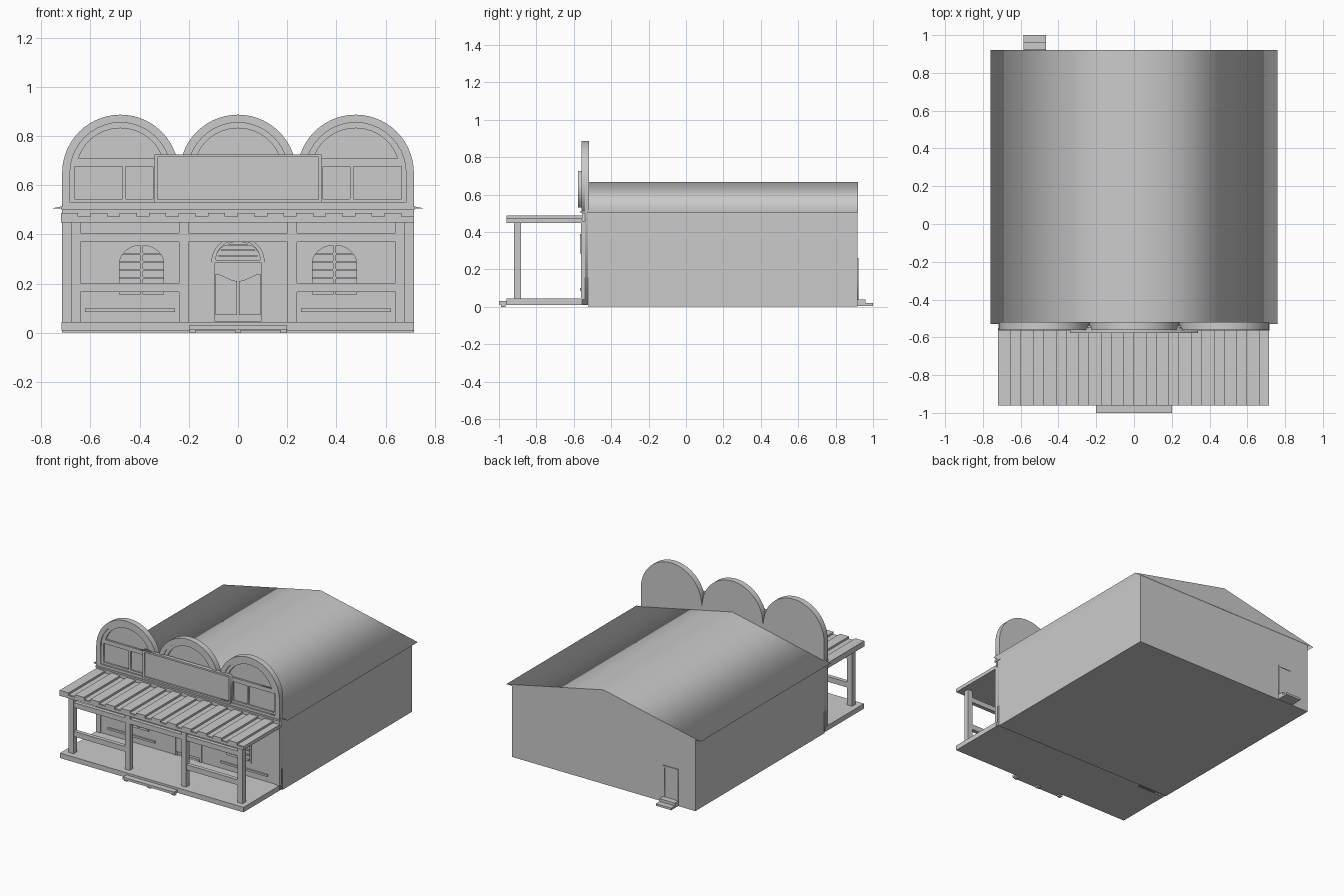
import bpy, bmesh, math

def box(name, x0, x1, y0, y1, z0, z1):
    bm = bmesh.new()
    bmesh.ops.create_cube(bm, size=1)
    for v in bm.verts:
        v.co = ((x0 + x1) / 2 + v.co.x * (x1 - x0),
                (y0 + y1) / 2 + v.co.y * (y1 - y0),
                (z0 + z1) / 2 + v.co.z * (z1 - z0))
    me = bpy.data.meshes.new(name)
    bm.to_mesh(me)
    bm.free()
    ob = bpy.data.objects.new(name, me)
    bpy.context.collection.objects.link(ob)
    return ob

def plate(name, loops, y0, y1):
    """Flat plate in the xz plane; the first loop is the outline, the rest are holes."""
    cu = bpy.data.curves.new(name, 'CURVE')
    cu.dimensions = '2D'
    cu.fill_mode = 'BOTH'
    cu.extrude = (y1 - y0) / 2
    for pts in loops:
        sp = cu.splines.new('POLY')
        sp.points.add(len(pts) - 1)
        for p, (x, z) in zip(sp.points, pts):
            p.co = (x, z, 0, 1)
        sp.use_cyclic_u = True
    tmp = bpy.data.objects.new(name + "_curve", cu)
    bpy.context.collection.objects.link(tmp)
    dg = bpy.context.evaluated_depsgraph_get()
    me = bpy.data.meshes.new_from_object(tmp.evaluated_get(dg))
    bpy.data.objects.remove(tmp)
    ob = bpy.data.objects.new(name, me)
    bpy.context.collection.objects.link(ob)
    ob.rotation_euler = (math.pi / 2, 0, 0)
    ob.location = (0, (y0 + y1) / 2, 0)
    return ob

def rect(x0, x1, z0, z1):
    return [(x0, z0), (x1, z0), (x1, z1), (x0, z1)]

def arc(cx, cz, rx, rz, a0=0, a1=180, n=20):
    return [(cx + rx * math.cos(math.radians(a0 + (a1 - a0) * i / n)),
             cz + rz * math.sin(math.radians(a0 + (a1 - a0) * i / n))) for i in range(n + 1)]

def arch(cx, z0, cz, rx, rz):
    return [(cx - rx, z0), (cx + rx, z0)] + arc(cx, cz, rx, rz)

def triple_arch(z0):
    pts = [(-0.715, z0), (0.715, z0)]
    for cx in (0.478, 0, -0.478):
        pts += arc(cx, 0.65, 0.237, 0.237, n=28)
    return pts

# main house and gable roof
box("house_walls", -0.715, 0.715, -0.525, 0.917, 0.002, 0.512)
plate("gable_roof", [[(-0.76, 0.505), (0.76, 0.505), (0.0, 0.668)]], -0.53, 0.92)

# back door with frame and two steps
box("back_door", -0.57, -0.48, 0.91, 0.919, 0.04, 0.25)
plate("back_door_frame", [rect(-0.583, -0.467, 0.03, 0.262), rect(-0.57, -0.48, 0.04, 0.25)], 0.91, 0.923)
box("back_step_upper", -0.585, -0.465, 0.915, 0.96, 0.018, 0.04)
box("back_step_lower", -0.585, -0.465, 0.915, 1.0, 0.005, 0.02)

# facade: backing, lower wall with openings, layered arches
WINDOWS = (-0.392, 0.392)
plate("facade_back", [triple_arch(0.01)], -0.54, -0.518)
plate("facade_lower_wall", [rect(-0.715, 0.715, 0.01, 0.505), arch(0, 0.046, 0.285, 0.095, 0.085)]
      + [arch(c, 0.148, 0.28, 0.097, 0.085) for c in WINDOWS], -0.556, -0.539)
plate("facade_arch_frame", [triple_arch(0.505)]
      + [arch(c, 0.53, 0.65, 0.205, 0.205) for c in (-0.478, 0, 0.478)], -0.56, -0.539)
plate("facade_arch_panel", [rect(-0.7, 0.7, 0.525, 0.7)]
      + [rect(s * 0.567 - 0.098, s * 0.567 + 0.098, 0.545, 0.677) for s in (-1, 1)]
      + [rect(s * 0.4 - 0.055, s * 0.4 + 0.055, 0.545, 0.677) for s in (-1, 1)], -0.55, -0.538)
for c in (-0.478, 0, 0.478):
    half = math.degrees(math.asin(0.05 / 0.178))
    plate("arch_inner_trim", [arch(c, 0.69, 0.69, 0.206, 0.165),
                              arc(c, 0.66, 0.178, 0.172, half, 180 - half)], -0.553, -0.538)
box("facade_cornice", -0.718, 0.718, -0.565, -0.51, 0.5, 0.512)
for s in (-1, 1):
    box("corner_board", s * 0.698 - 0.018, s * 0.698 + 0.018, -0.562, -0.54, 0.04, 0.455)

# blank sign board
box("sign_board", -0.33, 0.33, -0.567, -0.545, 0.535, 0.72)
plate("sign_frame", [rect(-0.34, 0.34, 0.53, 0.726), rect(-0.328, 0.328, 0.542, 0.714)], -0.577, -0.55)

# windows with mullions and sills
for c in WINDOWS:
    plate("window_trim", [arch(c, 0.143, 0.28, 0.103, 0.091), arch(c, 0.155, 0.28, 0.09, 0.076)], -0.56, -0.54)
    box("window_mullion", c - 0.006, c + 0.006, -0.555, -0.538, 0.15, 0.36)
    for i in range(5):
        z = 0.185 + i * 0.033
        box("window_slat", c - 0.093, c + 0.093, -0.55, -0.538, z, z + 0.008)
    box("wall_ledge", c * 1.12 - 0.183, c * 1.12 + 0.183, -0.566, -0.55, 0.085, 0.099)

# arched doorway with swinging doors
plate("door_arch_trim", [arch(0, 0.285, 0.29, 0.108, 0.1), arch(0, 0.284, 0.288, 0.09, 0.08)][:1]
      + [arch(0, 0.297, 0.297, 0.09, 0.08)], -0.568, -0.545)
for i in range(3):
    box("transom_bar", -0.08 + i * 0.01, 0.08 - i * 0.01, -0.55, -0.538, 0.31 + i * 0.022, 0.317 + i * 0.022)
for s in (-1, 1):
    top = [(s * (0.092 - 0.088 * i / 10), 0.225 + 0.014 * math.cos(math.pi * i / 10)) for i in range(11)]
    plate("swing_door", [[(s * 0.004, 0.072), (s * 0.092, 0.072)] + top], -0.562, -0.548)
    box("door_jamb", s * 0.1 - 0.007, s * 0.1 + 0.007, -0.562, -0.54, 0.044, 0.29)

# porch deck and front step
box("porch_deck", -0.718, 0.715, -0.96, -0.53, 0.01, 0.045)
box("front_step", -0.2, 0.2, -1.0, -0.955, 0.012, 0.03)
for x in (-0.185, 0, 0.185):
    box("step_leg", x - 0.012, x + 0.012, -0.99, -0.965, 0.0, 0.014)

# porch posts, beam and rails
for x in (-0.66, -0.22, 0.22, 0.66):
    box("porch_post", x - 0.019, x + 0.019, -0.92, -0.882, 0.04, 0.455)
box("porch_cross_beam", -0.65, 0.65, -0.915, -0.887, 0.37, 0.405)
for s in (-1, 1):
    box("porch_rail", s * 0.44 - 0.21, s * 0.44 + 0.21, -0.915, -0.887, 0.165, 0.202)

# porch roof: base boards with raised battens
box("porch_roof_base", -0.72, 0.715, -0.96, -0.55, 0.449, 0.468)
N = 12
W = 1.435 / N
for i in range(N):
    x = -0.72 + W * i
    box("roof_plank_high", x, x + W * 0.58, -0.96, -0.55, 0.466, 0.488)
    box("roof_plank_low", x + W * 0.58, x + W, -0.957, -0.55, 0.465, 0.474)
